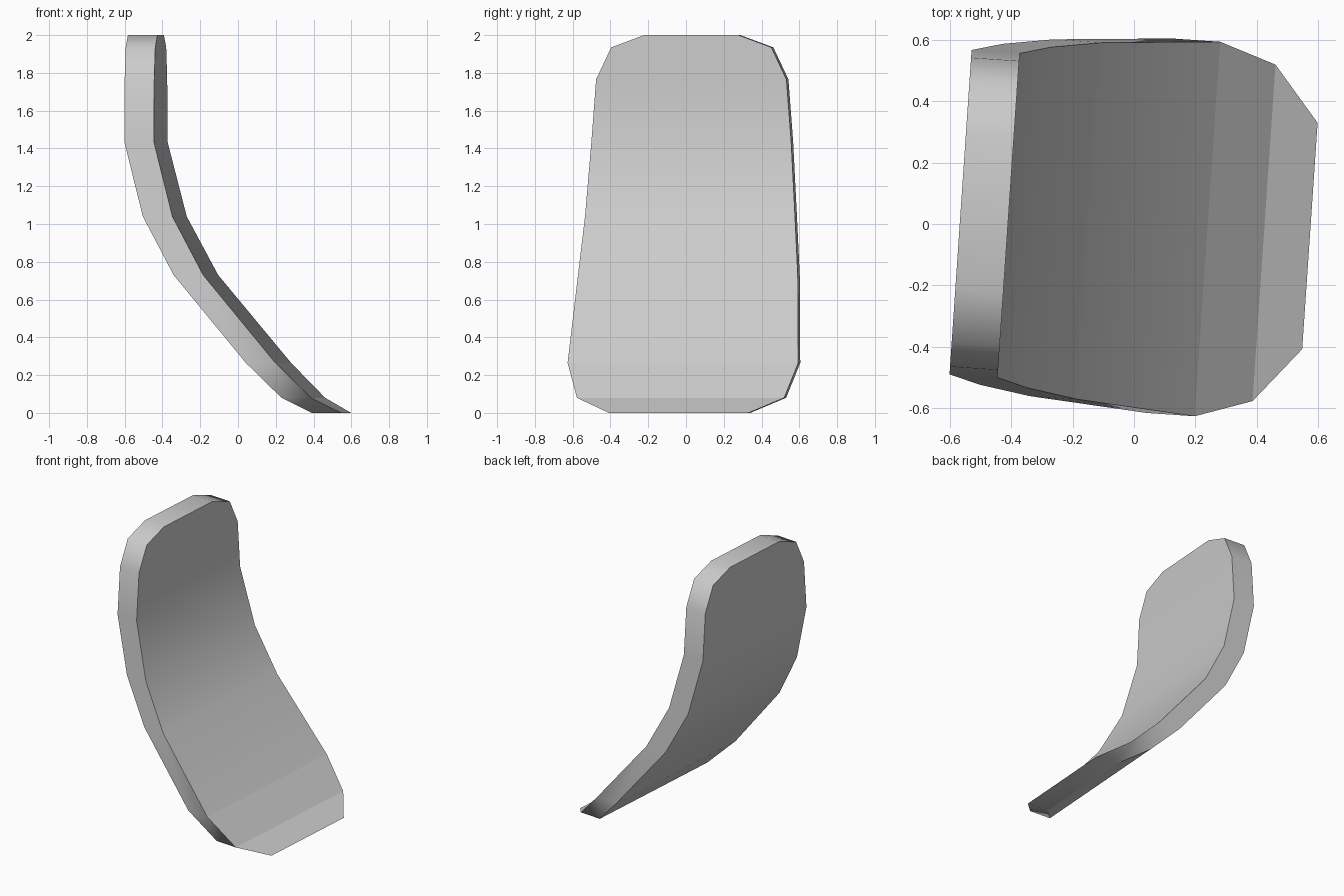
import bpy, bmesh
from math import radians
from mathutils import Matrix

cube = bpy.data.objects.get("Cube")
if cube:
    bpy.data.objects.remove(cube)

# Plain grey material
grey = bpy.data.materials.new("plain grey")
grey.use_nodes = True
colour = (0.6, 0.6, 0.6, 1)
grey.diffuse_color = colour
grey.node_tree.nodes["Principled BSDF"].inputs["Base Color"].default_value = colour

# Profile of the hollow face, top to bottom: (depth, height, half width)
profile = [(-0.41, 2.0, 0.25), (-0.41, 1.935, 0.425), (-0.41, 1.765, 0.505),
           (-0.41, 1.435, 0.53), (-0.31, 1.04, 0.557), (-0.145, 0.73, 0.583),
           (0.24, 0.265, 0.612), (0.425, 0.08, 0.55), (0.575, 0.0, 0.37)]
THICKNESS = 0.157
SHARP_ROWS = (6, 7)

bm = bmesh.new()


def row(depth, height, half):
    return [bm.verts.new((depth, side * half, height)) for side in (-1, 1)]


hollow = [row(*p) for p in profile]
back = [row(d - THICKNESS, z, h) for d, z, h in profile]

# Curved faces and the two side rims
for i in range(len(profile) - 1):
    j = i + 1
    bm.faces.new((hollow[i][0], hollow[j][0], hollow[j][1], hollow[i][1]))
    bm.faces.new((back[i][1], back[j][1], back[j][0], back[i][0]))
    for s in (0, 1):
        bm.faces.new((hollow[i][s], back[i][s], back[j][s], hollow[j][s]))

# Flat rim at each end
for i in (0, -1):
    bm.faces.new((hollow[i][0], hollow[i][1], back[i][1], back[i][0]))

bmesh.ops.recalc_face_normals(bm, faces=bm.faces)
for face in bm.faces:
    face.smooth = True

# Crisp outlines around both curved faces, and creases across the lower lip
for rows in (hollow, back):
    for i, (left, right) in enumerate(rows):
        if i in SHARP_ROWS or i in (0, len(rows) - 1):
            bm.edges.get((left, right)).smooth = False
        if i:
            for s in (0, 1):
                bm.edges.get((rows[i - 1][s], rows[i][s])).smooth = False

# The whole panel is turned slightly about the vertical
bmesh.ops.transform(bm, matrix=Matrix.Rotation(radians(-3.9), 4, "Z"), verts=bm.verts)

mesh = bpy.data.meshes.new("curved_panel")
bm.to_mesh(mesh)
bm.free()
mesh.materials.append(grey)
panel = bpy.data.objects.new("curved_panel", mesh)
bpy.context.collection.objects.link(panel)
